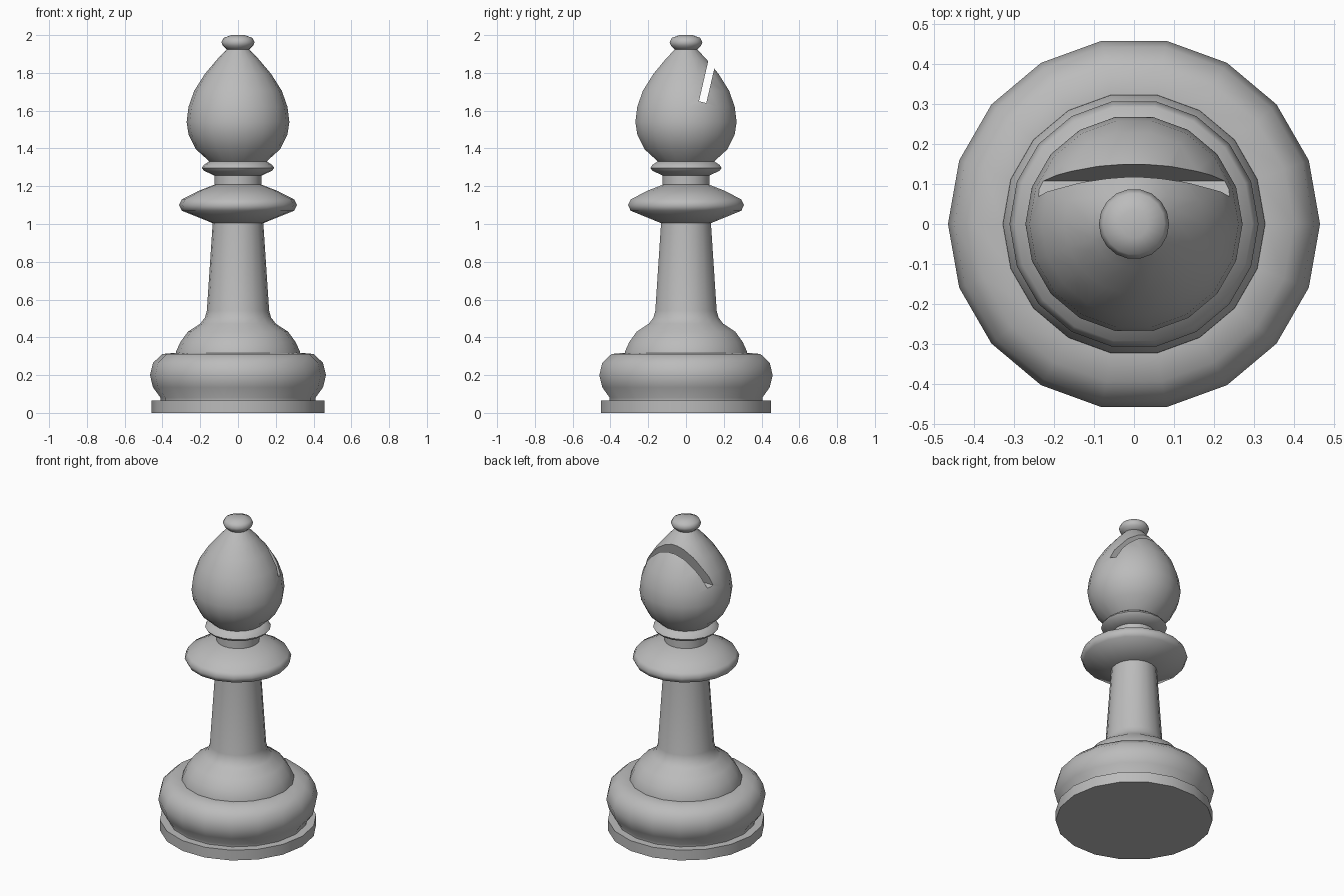
import bpy
import bmesh
import math

SIDES = 18

cube = bpy.data.objects.get("Cube")
if cube:
    bpy.data.objects.remove(cube, do_unlink=True)

grey = bpy.data.materials.new("plain grey")
grey.use_nodes = True
colour = (0.5, 0.5, 0.5, 1)
grey.diffuse_color = colour
grey.node_tree.nodes["Principled BSDF"].inputs["Base Color"].default_value = colour


def link_mesh(name, bm):
    bmesh.ops.recalc_face_normals(bm, faces=bm.faces)
    mesh = bpy.data.meshes.new(name)
    bm.to_mesh(mesh)
    bm.free()
    mesh.materials.append(grey)
    obj = bpy.data.objects.new(name, mesh)
    bpy.context.collection.objects.link(obj)
    return obj


def activate(obj):
    bpy.ops.object.select_all(action="DESELECT")
    obj.select_set(True)
    bpy.context.view_layer.objects.active = obj


def turn(name, profile):
    """Closed turned solid from (radius, height) points, bottom to top."""
    bm = bmesh.new()
    rings = []
    for r, z in profile:
        angles = [math.tau * i / SIDES for i in range(SIDES)]
        rings.append([bm.verts.new((r * math.cos(a), r * math.sin(a), z)) for a in angles])
    for low, high in zip(rings, rings[1:]):
        for i in range(SIDES):
            j = (i + 1) % SIDES
            bm.faces.new((low[i], low[j], high[j], high[i]))
    bm.faces.new(rings[0])
    bm.faces.new(rings[-1])
    return link_mesh(name, bm)


def smooth(obj, degrees):
    activate(obj)
    bpy.ops.object.shade_smooth_by_angle(angle=math.radians(degrees))


# Foot: flat plate, rounded bulge and stepped shoulder
smooth(turn("base_plate", [(0.457, 0), (0.457, 0.066)]), 40)
smooth(turn("base_bulge", [
    (0.41, 0.06), (0.41, 0.08), (0.45, 0.135), (0.466, 0.2), (0.45, 0.265),
    (0.4, 0.312), (0.33, 0.318)]), 50)
smooth(turn("shoulder_and_stem", [
    (0.33, 0.3), (0.328, 0.325), (0.305, 0.375), (0.265, 0.43), (0.2, 0.472),
    (0.175, 0.505), (0.165, 0.54), (0.133, 1.02)]), 50)

# Collar, neck and small ring
smooth(turn("collar", [
    (0.135, 1.005), (0.297, 1.07), (0.312, 1.1), (0.297, 1.13),
    (0.21, 1.175), (0.12, 1.21)]), 60)
smooth(turn("neck", [(0.125, 1.18), (0.125, 1.27)]), 40)
smooth(turn("neck_ring", [
    (0.127, 1.257), (0.18, 1.282), (0.192, 1.297), (0.18, 1.313), (0.15, 1.333)]), 60)

# Head with a slanted slot cut across the back
head = turn("head", [
    (0.15, 1.33), (0.222, 1.395), (0.262, 1.475), (0.272, 1.54), (0.262, 1.62),
    (0.232, 1.705), (0.175, 1.795), (0.11, 1.872), (0.055, 1.93)])
bm = bmesh.new()
bmesh.ops.create_cube(bm, size=1)
for v in bm.verts:
    v.co.x *= 0.8
    v.co.y *= 0.04
    v.co.z = (v.co.z + 0.5) * 0.4
slot = link_mesh("slot_cutter", bm)
slot.location = (0, 0.088, 1.645)
slot.rotation_euler.x = -math.radians(13)
slot.hide_render = True
cut = head.modifiers.new("slot", "BOOLEAN")
cut.operation = "DIFFERENCE"
cut.solver = "EXACT"
cut.object = slot
activate(head)
bpy.ops.object.modifier_apply(modifier=cut.name)
bpy.data.objects.remove(slot, do_unlink=True)
smooth(head, 35)

# Button on top
smooth(turn("top_button", [
    (0.055, 1.92), (0.08, 1.943), (0.088, 1.962), (0.077, 1.985), (0.035, 2.0)]), 60)
